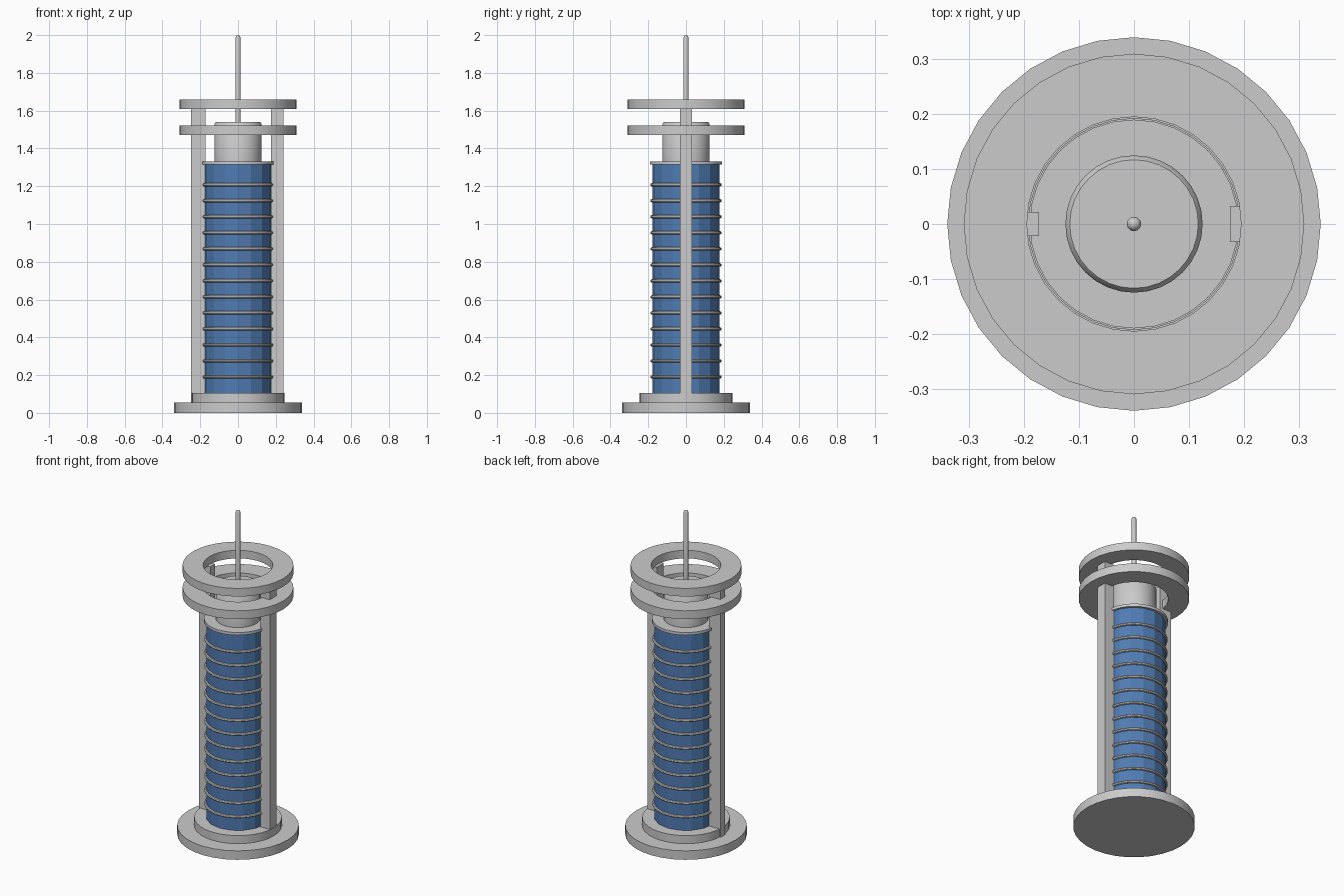
import bpy, bmesh, math

if "Cube" in bpy.data.objects:
    bpy.data.objects.remove(bpy.data.objects["Cube"])

blue = bpy.data.materials.new("blue")
blue.diffuse_color = (0.08, 0.2, 0.45, 1)
blue.use_nodes = True
blue.node_tree.nodes["Principled BSDF"].inputs["Base Color"].default_value = blue.diffuse_color


def finish(ob, smooth=True):
    """Shade an object, keeping its hard edges sharp."""
    if smooth:
        bpy.ops.object.select_all(action='DESELECT')
        ob.select_set(True)
        bpy.context.view_layer.objects.active = ob
        bpy.ops.object.shade_smooth_by_angle(angle=math.radians(40))
    return ob


def lathe(name, profile, sides=32, closed=False, smooth=True):
    """Spin an (r, z) profile around the z axis."""
    bm = bmesh.new()
    vs = [bm.verts.new((r, 0, z)) for r, z in profile]
    edges = [bm.edges.new((a, b)) for a, b in zip(vs, vs[1:])]
    if closed:
        edges.append(bm.edges.new((vs[-1], vs[0])))
    bmesh.ops.spin(bm, geom=vs + edges, axis=(0, 0, 1), cent=(0, 0, 0),
                   angle=2 * math.pi, steps=sides)
    bmesh.ops.remove_doubles(bm, verts=bm.verts, dist=1e-5)
    bmesh.ops.recalc_face_normals(bm, faces=bm.faces)
    me = bpy.data.meshes.new(name)
    bm.to_mesh(me)
    bm.free()
    ob = bpy.data.objects.new(name, me)
    bpy.context.collection.objects.link(ob)
    return finish(ob, smooth)


def disc(name, r, z0, z1, sides=32, smooth=True):
    return lathe(name, [(0, z0), (r, z0), (r, z1), (0, z1)], sides, smooth=smooth)


def annulus(name, ri, ro, z0, z1):
    return lathe(name, [(ri, z0), (ro, z0), (ro, z1), (ri, z1)], closed=True)


def box(name, x0, x1, half_y, z0, z1):
    bpy.ops.mesh.primitive_cube_add(size=1, location=((x0 + x1) / 2, 0, (z0 + z1) / 2))
    ob = bpy.context.object
    ob.name = name
    ob.scale = (x1 - x0, 2 * half_y, z1 - z0)
    bpy.ops.object.transform_apply(location=False, rotation=False, scale=True)
    return ob


# stepped base
disc("base_plate", 0.34, 0, 0.055)
disc("base_step", 0.245, 0.055, 0.105)

# faceted blue column
core = disc("core_column", 0.178, 0.105, 1.32, sides=16, smooth=False)
core.data.materials.append(blue)

# thin hoops stacked up the column
for i in range(13):
    bpy.ops.mesh.primitive_torus_add(major_radius=0.18, minor_radius=0.009,
                                     major_segments=32, minor_segments=8,
                                     location=(0, 0, 0.19 + i * 0.0848))
    hoop = bpy.context.object
    hoop.name = f"hoop_{i + 1}"
    finish(hoop)

# flange and neck above the column
disc("column_flange", 0.19, 1.315, 1.332)
lathe("neck", [(0, 1.33), (0.125, 1.33), (0.125, 1.53), (0.117, 1.54), (0, 1.54)])

# two open crown rings
annulus("lower_ring", 0.192, 0.31, 1.47, 1.522)
annulus("upper_ring", 0.195, 0.31, 1.61, 1.66)

# side posts, slightly different in section
box("left_post", -0.25, -0.173, 0.022, 0.055, 1.612)
box("right_post", 0.175, 0.24, 0.033, 0.055, 1.612)

# round-tipped mast
lathe("mast", [(0, 1.535), (0.013, 1.535), (0.013, 1.988), (0.009, 1.996), (0, 2.0)], sides=16)
